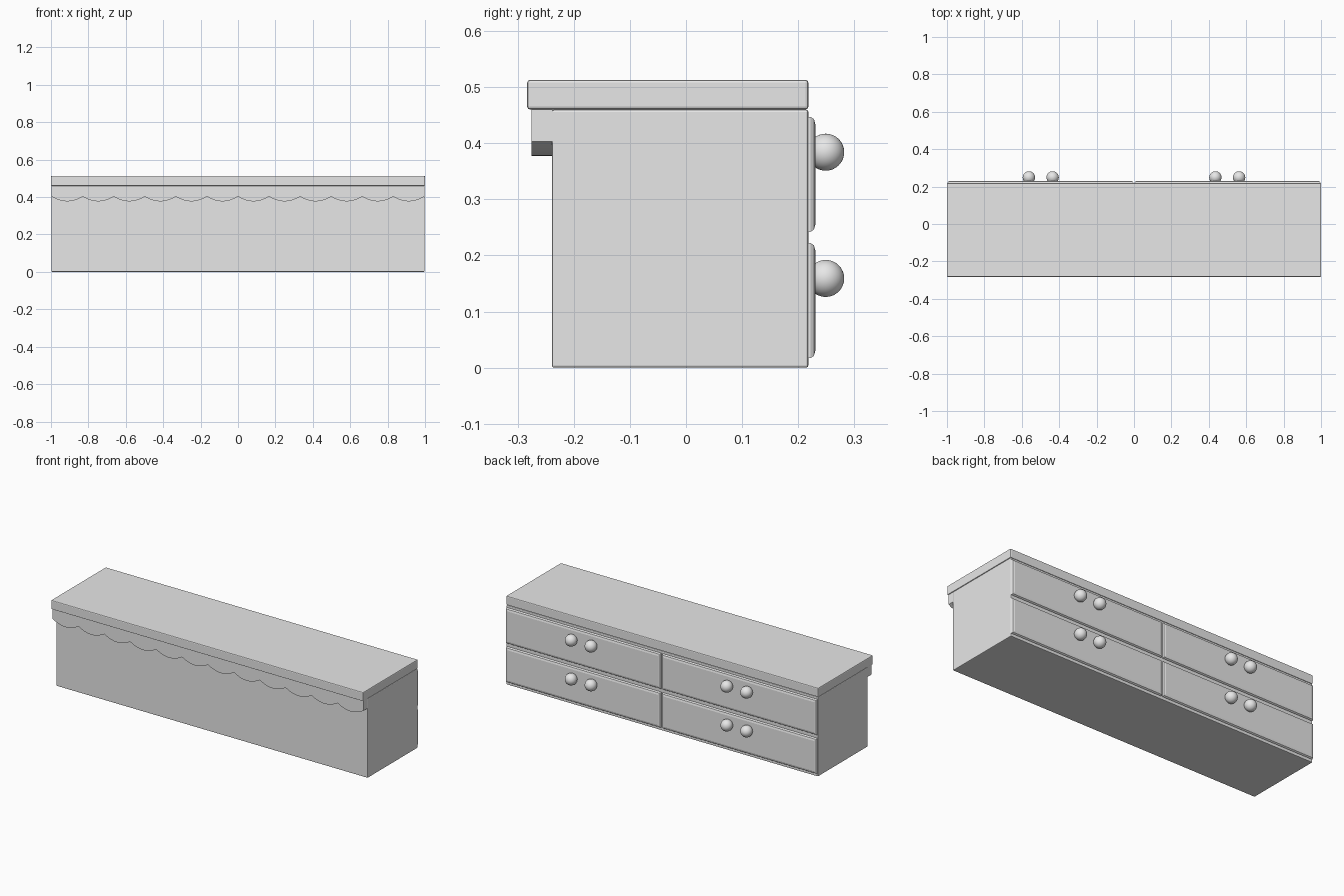
import bpy, bmesh, math

cube = bpy.data.objects.get("Cube")
if cube:
    bpy.data.objects.remove(cube, do_unlink=True)

grey = bpy.data.materials.new("plain_grey")
grey.use_nodes = True
grey.diffuse_color = (0.8, 0.8, 0.8, 1)
grey.node_tree.nodes["Principled BSDF"].inputs["Base Color"].default_value = grey.diffuse_color


def add_object(name, bm):
    bmesh.ops.recalc_face_normals(bm, faces=bm.faces)
    mesh = bpy.data.meshes.new(name)
    bm.to_mesh(mesh)
    bm.free()
    mesh.materials.append(grey)
    obj = bpy.data.objects.new(name, mesh)
    bpy.context.scene.collection.objects.link(obj)
    return obj


def add_box(name, low, high, bevel):
    bm = bmesh.new()
    bmesh.ops.create_cube(bm, size=1)
    for v in bm.verts:
        v.co = [a if c < 0 else b for c, a, b in zip(v.co, low, high)]
    obj = add_box_bevel(add_object(name, bm), bevel)
    return obj


def add_box_bevel(obj, width):
    mod = obj.modifiers.new("soft_edges", "BEVEL")
    mod.width = width
    mod.segments = 2
    return obj


def smooth(obj, angle):
    bpy.ops.object.select_all(action="DESELECT")
    obj.select_set(True)
    bpy.context.view_layer.objects.active = obj
    bpy.ops.object.shade_smooth_by_angle(angle=math.radians(angle))


# Main case and overhanging top board
add_box("cabinet_body", (-0.998, -0.239, 0), (0.998, 0.218, 0.46), 0.004)
add_box("top_board", (-1, -0.283, 0.46), (1, 0.218, 0.513), 0.005)

# Scalloped valance under the front overhang
scallops, steps = 12, 10
half, cusp, drop = 0.996, 0.403, 0.026
bm = bmesh.new()
outline = [(half, 0.46), (-half, 0.46)]
for i in range(scallops * steps + 1):
    t = (i % steps) / steps
    x = -half + 2 * half * i / (scallops * steps)
    outline.append((x, cusp - drop * 4 * t * (1 - t)))
face = bm.faces.new([bm.verts.new((x, -0.275, z)) for x, z in outline])
extruded = bmesh.ops.extrude_face_region(bm, geom=[face])["geom"]
bmesh.ops.translate(bm, vec=(0, 0.037, 0),
                    verts=[g for g in extruded if isinstance(g, bmesh.types.BMVert)])
smooth(add_object("scalloped_valance", bm), 25)


# Drawer panel with a chamfered rim
def add_drawer(name, x0, x1, z0, z1):
    bm = bmesh.new()
    rings = []
    for y, inset in ((0.216, 0), (0.222, 0), (0.228, 0.004), (0.231, 0.015)):
        corners = ((x0 + inset, z0 + inset), (x1 - inset, z0 + inset),
                   (x1 - inset, z1 - inset), (x0 + inset, z1 - inset))
        rings.append([bm.verts.new((x, y, z)) for x, z in corners])
    for a, b in zip(rings, rings[1:]):
        for i in range(4):
            j = (i + 1) % 4
            bm.faces.new((a[i], a[j], b[j], b[i]))
    bm.faces.new(rings[0])
    bm.faces.new(rings[-1])
    add_object(name, bm)


# Four drawers on the back, each with a pair of round knobs
for row, z0 in (("lower", 0.017), ("upper", 0.242)):
    for side, s in (("left", 1), ("right", -1)):
        x0, x1 = sorted((s * 0.004, s * 0.996))
        add_drawer(f"{row}_{side}_drawer", x0, x1, z0, z0 + 0.205)
        for place, x in (("inner", 0.435), ("outer", 0.562)):
            bm = bmesh.new()
            bmesh.ops.create_uvsphere(bm, u_segments=32, v_segments=16, radius=0.033)
            bmesh.ops.translate(bm, verts=bm.verts, vec=(s * x, 0.249, z0 + 0.142))
            smooth(add_object(f"{row}_{side}_{place}_knob", bm), 40)
